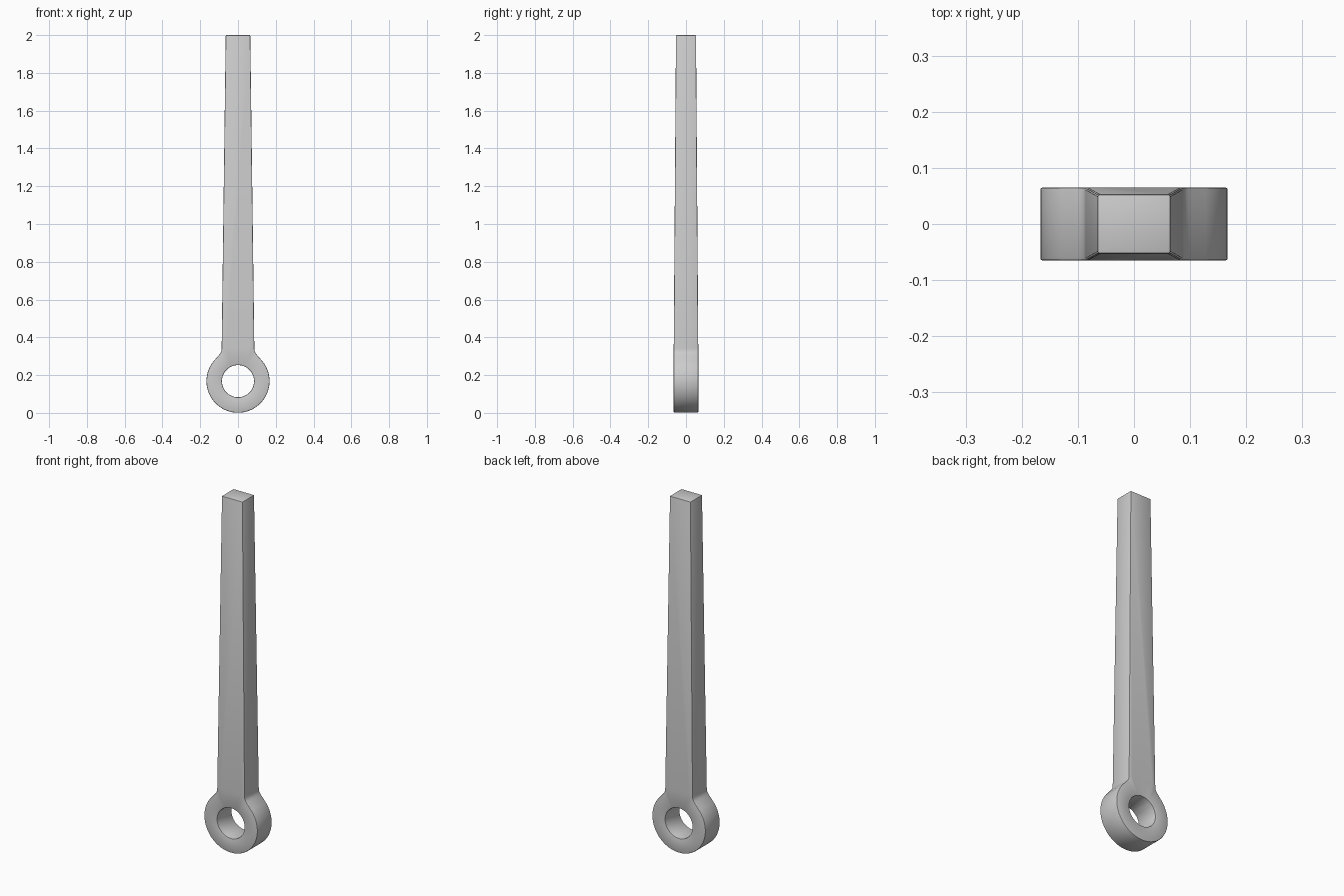
import bpy, bmesh
from math import sin, cos, radians, hypot

if "Cube" in bpy.data.objects:
    bpy.data.objects.remove(bpy.data.objects["Cube"])

CZ, R, HOLE = 0.168, 0.167, 0.085   # eye centre height, outer and hole radius
Y0, Y1 = 0.065, 0.053               # half depth at eye and at tip
NECK, TOP, TIP = 0.345, 2.0, 0.065  # shaft base, tip height, tip half width

# Outline of the eye: round arc, then filleted necks, then the shaft base line
arc = [(R * cos(radians(a)), CZ + R * sin(radians(a))) for a in range(140, 401, 4)]
fillet = [(0.101, 0.306), (0.094, 0.315), (0.089, 0.324), (0.087, 0.334)]
base = [(0.0865 - 0.0865 * i / 4, NECK) for i in range(9)]
outer = arc + fillet + base + [(-x, z) for x, z in reversed(fillet)]
n = len(outer)
start = len(arc) + len(fillet)


def on_hole(p):
    d = hypot(p[0], p[1] - CZ)
    return p[0] / d * HOLE, CZ + (p[1] - CZ) / d * HOLE


bm = bmesh.new()


def side(sign):
    """Flat eye ring and tapered shaft on one side."""
    o = [bm.verts.new((x, sign * Y0, z)) for x, z in outer]
    h = [bm.verts.new((x, sign * Y0, z)) for x, z in map(on_hole, outer)]
    t = [bm.verts.new((x, sign * Y1, TOP)) for x in (-TIP, TIP)]
    for i in range(n):
        j = (i + 1) % n
        bm.faces.new((o[i], o[j], h[j], h[i]))
    bm.faces.new(o[start:start + len(base)] + t)
    rim = o[:start + 1] + [t[1], t[0]] + o[start + len(base) - 1:]
    return rim, h


# Join the two sides around the rim and through the hole
front, back = side(-1), side(1)
for a, b in zip(front, back):
    for i in range(len(a)):
        j = (i + 1) % len(a)
        bm.faces.new((a[i], a[j], b[j], b[i]))
bmesh.ops.recalc_face_normals(bm, faces=bm.faces[:])

mesh = bpy.data.meshes.new("eye_bar")
bm.to_mesh(mesh)
bm.free()
bar = bpy.data.objects.new("eye_bar", mesh)
bpy.context.collection.objects.link(bar)
bpy.context.view_layer.objects.active = bar
bar.select_set(True)

# Small softened edges
bevel = bar.modifiers.new("edge_bevel", 'BEVEL')
bevel.width = 0.004
bevel.segments = 2
bevel.limit_method = 'ANGLE'
bevel.angle_limit = radians(60)
bpy.ops.object.modifier_apply(modifier=bevel.name)
bpy.ops.object.shade_smooth_by_angle(angle=radians(30))
